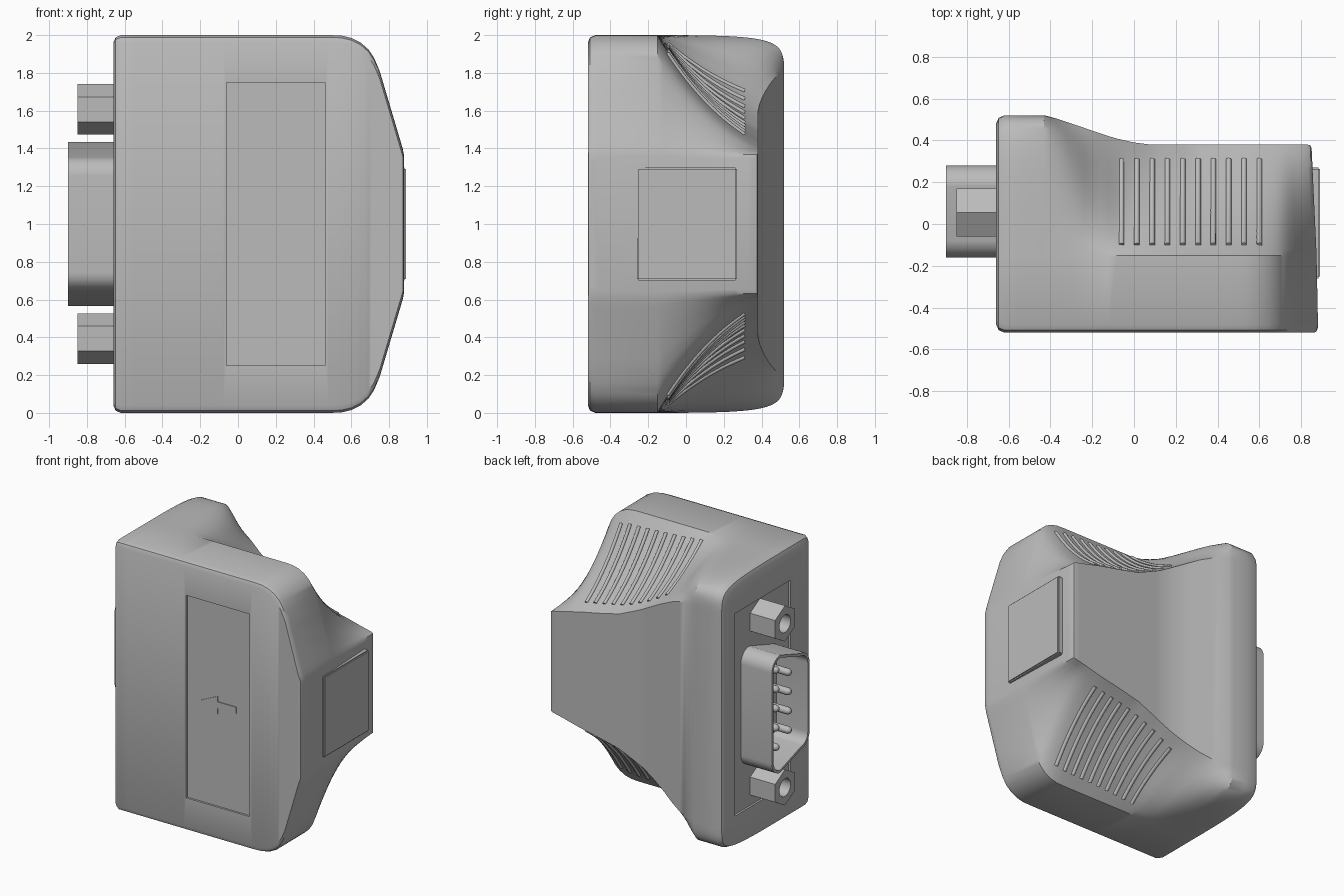
import bpy, bmesh, math
from mathutils import Vector

cube = bpy.data.objects.get("Cube")
if cube:
    bpy.data.objects.remove(cube)

grey = bpy.data.materials.new("plain grey")
grey.use_nodes = True
colour = (0.5, 0.5, 0.5, 1)
grey.diffuse_color = colour
grey.node_tree.nodes["Principled BSDF"].inputs["Base Color"].default_value = colour


def add(name, bm):
    bmesh.ops.recalc_face_normals(bm, faces=bm.faces)
    me = bpy.data.meshes.new(name)
    bm.to_mesh(me)
    bm.free()
    ob = bpy.data.objects.new(name, me)
    bpy.context.collection.objects.link(ob)
    me.materials.append(grey)
    return ob


def smooth(ob, angle=30):
    ob.data.shade_smooth()
    ob.data.set_sharp_from_angle(angle=math.radians(angle))


def loft(name, rings, closed=False):
    """Skin a list of equal rings; cap the ends, or join last to first."""
    bm = bmesh.new()
    rows = [[bm.verts.new(p) for p in ring] for ring in rings]
    n = len(rows[0])
    pairs = list(zip(rows, rows[1:]))
    if closed:
        pairs.append((rows[-1], rows[0]))
    else:
        bm.faces.new(rows[0])
        bm.faces.new(rows[-1])
    for a, b in pairs:
        for i in range(n):
            j = (i + 1) % n
            bm.faces.new((a[i], a[j], b[j], b[i]))
    return add(name, bm)


def box(name, x, y, z, bevel=0):
    bm = bmesh.new()
    bmesh.ops.create_cube(bm, size=1)
    for v in bm.verts:
        v.co = [lo + (c + 0.5) * (hi - lo) for c, (lo, hi) in zip(v.co, (x, y, z))]
    if bevel:
        bmesh.ops.bevel(bm, geom=bm.edges[:], offset=bevel, segments=2, affect='EDGES')
    return add(name, bm)


def interp(table, x):
    for (xa, a), (xb, b) in zip(table, table[1:]):
        if x <= xb:
            f = max(0, (x - xa) / (xb - xa))
            return a + (b - a) * f
    return table[-1][1]


# Body shape along x: front half height, back depth, back half height, roundness of flange
FRONT = [(-.66, 1), (.5, 1), (.55, .997), (.6, .985), (.65, .96), (.69, .925),
         (.72, .88), (.75, .81), (.86, .44), (.88, .38)]
DEPTH = [(-.66, .52), (-.43, .52), (-.38, .508), (-.1, .413), (0, .39), (.08, .38), (.88, .38)]
BACK = [(-.66, .8), (-.42, .8), (-.3, .785), (-.2, .745), (-.06, .67), (.1, .58),
        (.28, .5), (.45, .46), (.6, .43), (.88, .37)]
FLANGE = [(-.66, 1), (-.43, 1), (-.35, .8), (-.2, .25), (-.06, 0), (.88, 0)]


def side_point(x, t):
    """Point (y, z) on the upper side: convex at the flange, hollow at the grip."""
    h, d, b, c = (interp(k, x) for k in (FRONT, DEPTH, BACK, FLANGE))
    p0, p3 = Vector((-.15, h)), Vector((d, b))
    q = (p0 + p3) / 2 + Vector((-.035, -.2 * (h - b)))
    p1 = p0.lerp(q, 2 / 3).lerp(Vector((d - .02, h)), c)
    p2 = p3.lerp(q, 2 / 3).lerp(Vector((d, h - .02)), c)
    s = 1 - t
    return p0 * s**3 + p1 * 3 * s * s * t + p2 * 3 * s * t * t + p3 * t**3


def section(x, inset=0):
    h = interp(FRONT, x)
    half = [(-.52, h - .04), (-.508, h - .012), (-.48, h)]
    half += [tuple(side_point(x, i / 16)) for i in range(17)]
    pts = half + [(y, -z) for y, z in reversed(half)]
    ring = []
    for y, z in pts:
        lean = .03 * max(0, y + .3) / .68 * max(0, min(1, (x - .6) / .2))
        ring.append((x - lean, y * (1 - inset / .52), 1 + z * (1 - inset / h)))
    return ring


# Main body
rings = [section(-.66, .04), section(-.648, .012), section(-.62)]
stations = [-.55, -.43] + [-.4 + .04 * i for i in range(23)]
stations += [.52, .55, .575, .6, .625, .65, .67, .69, .705, .72, .735, .75, .78, .82, .86]
rings += [section(x) for x in stations]
rings += [section(.873, .005), section(.88, .025)]
body = loft("body", rings)

# Shallow recesses in the front and in the connector side
cutters = [box("front_recess_cutter", (-.06, .46), (-.6, -.505), (.25, 1.75)),
           box("side_recess_cutter", (-.75, -.645), (-.28, .37), (.25, 1.75))]
for cutter in cutters:
    mod = body.modifiers.new("recess", 'BOOLEAN')
    mod.operation = 'DIFFERENCE'
    mod.solver = 'EXACT'
    mod.object = cutter
    with bpy.context.temp_override(object=body, active_object=body):
        bpy.ops.object.modifier_apply(modifier=mod.name)
    bpy.data.objects.remove(cutter)
smooth(body)

# Direction arrow in the front recess
outline = [(.05, 0), (.19, .065), (.19, .025), (.34, .025),
           (.34, -.025), (.19, -.025), (.19, -.065)]
loft("arrow_plate", [[(x, y, 1 + z) for x, z in outline] for y in (-.5, -.511)])

# Raised end panel
box("end_panel", (.8, .89), (-.26, .27), (.7, 1.3), .008)


# Grip ribs that follow the hollow sides
def side_at_depth(x, y):
    lo, hi = 0, 1
    for _ in range(25):
        mid = (lo + hi) / 2
        if side_point(x, mid).x < y:
            lo = mid
        else:
            hi = mid
    return side_point(x, lo)


for name, sign in (("upper_ribs", 1), ("lower_ribs", -1)):
    bm = bmesh.new()
    for k in range(10):
        x = -.06 + k * .0733
        path = [side_at_depth(x, -.1 + .41 * i / 16) for i in range(17)]
        rows = []
        for i, p in enumerate(path):
            tangent = (path[min(i + 1, 16)] - path[max(i - 1, 0)]).normalized()
            normal = Vector((-tangent.y, tangent.x))
            row = []
            for j in range(8):
                a = math.tau * j / 8
                o = p + normal * .013 * math.sin(a)
                row.append(bm.verts.new((x + .013 * math.cos(a), o.x, 1 + sign * o.y)))
            rows.append(row)
        for a, b in zip(rows, rows[1:]):
            for j in range(8):
                m = (j + 1) % 8
                bm.faces.new((a[j], a[m], b[m], b[j]))
        bm.faces.new(rows[0])
        bm.faces.new(rows[-1])
    smooth(add(name, bm), 50)


def tube(name, outer, inner, x0, x1):
    return loft(name, [[(x, y, z) for y, z in pts] for pts, x in
                       ((outer, x0), (outer, x1), (inner, x1), (inner, x0))], closed=True)


# Connector shell: rounded trapezoid, narrower towards the front
def shell_outline(r):
    pts = []
    corners = [(.18, .335, 0), (-.06, .255, 1), (-.06, -.255, 2), (.18, -.335, 3)]
    for y, z, quarter in corners:
        for i in range(9):
            a = math.radians(90 * (quarter + i / 8))
            pts.append((y + r * math.cos(a), 1 + z + r * math.sin(a)))
    return pts


smooth(tube("connector_shell", shell_outline(.1), shell_outline(.08), -.62, -.9))


def circle(r, y, z, n=24):
    return [(y + r * math.cos(math.tau * i / n), z + r * math.sin(math.tau * i / n))
            for i in range(n)]


# Hexagonal jack nuts with round holes
def hexagon(r, y, z):
    pts = []
    for i in range(24):
        a = math.tau * i / 24
        rad = r * math.cos(math.pi / 6) / math.cos(a % (math.pi / 3) - math.pi / 6)
        pts.append((y + rad * math.cos(a + math.pi / 2), z + rad * math.sin(a + math.pi / 2)))
    return pts


def turned_circle(r, y, z):
    pts = circle(r, y, z)
    return pts[6:] + pts[:6]


for name, z in (("upper_nut", 1.607), ("lower_nut", .393)):
    nut = tube(name, hexagon(.133, .055, z), turned_circle(.065, .055, z), -.62, -.85)
    smooth(nut)

# Two rows of contact pins
for count, y in ((5, .13), (4, -.015)):
    for i in range(count):
        z = 1 + (i - (count - 1) / 2) * .143
        ends = ((-.62, .026), (-.83, .026), (-.845, .018), (-.85, .006))
        pin = loft("contact_pin", [[(x, py, pz) for py, pz in circle(r, y, z, 12)]
                                   for x, r in ends])
        smooth(pin, 50)
